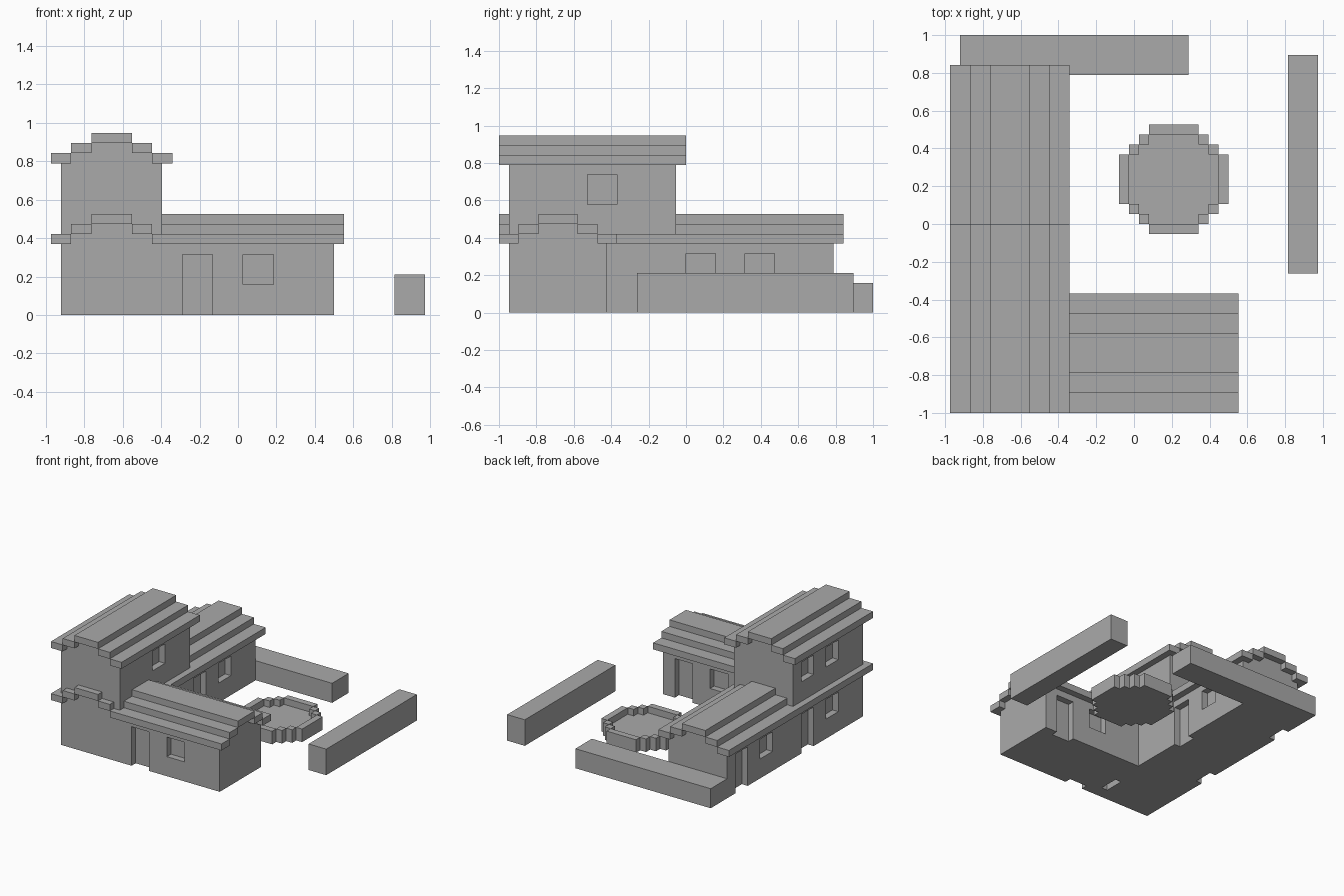
import bpy, bmesh
from mathutils import Matrix, Vector

old = bpy.data.objects.get("Cube")
if old:
    bpy.data.objects.remove(old, do_unlink=True)

U = 1 / 19                       # one building block
ORIGIN = Vector((-18.5, -19, 0))  # block grid corner

stone = bpy.data.materials.new("plain grey")
stone.use_nodes = True
GREY = (0.4, 0.4, 0.4, 1)
stone.diffuse_color = GREY
stone.node_tree.nodes["Principled BSDF"].inputs["Base Color"].default_value = GREY


def blocks(name, spans):
    """One object from boxes given as (x range, y range, z range) in blocks."""
    bm = bmesh.new()
    for span in spans:
        lo = Vector([s[0] for s in span])
        hi = Vector([s[1] for s in span])
        place = Matrix.Translation((ORIGIN + (lo + hi) / 2) * U)
        size = Matrix.Diagonal(((hi - lo) * U).to_4d())
        size[3][3] = 1
        bmesh.ops.create_cube(bm, size=1, matrix=place @ size)
    mesh = bpy.data.meshes.new(name)
    bm.to_mesh(mesh)
    bm.free()
    mesh.materials.append(stone)
    obj = bpy.data.objects.new(name, mesh)
    bpy.context.collection.objects.link(obj)
    return obj


def walls(name, box, openings):
    """Solid walls with recesses one block deep: (axis, face, side, start, z range)."""
    body = blocks(name, [box])
    cuts = []
    for axis, face, side, start, z in openings:
        depth = tuple(sorted((face - side, face + side)))
        along = (start, start + 3)
        cuts.append((depth, along, z) if axis == "x" else (along, depth, z))
    cutter = blocks(name + "_cutter", cuts)
    cutter.hide_render = True
    mod = body.modifiers.new("openings", 'BOOLEAN')
    mod.operation = 'DIFFERENCE'
    mod.solver = 'EXACT'
    mod.object = cutter
    bpy.context.view_layer.objects.active = body
    bpy.ops.object.modifier_apply(modifier=mod.name)
    bpy.data.objects.remove(cutter, do_unlink=True)


def roof(name, axis, start, end, eave_start, z):
    """Stepped roof twelve blocks wide, with stepped gable walls beneath it."""
    def span(across, along, up):
        return (across, along, up) if axis == "y" else (along, across, up)
    slabs = []
    for k, pair in enumerate([[(0, 2), (10, 12)], [(2, 4), (8, 10)], [(4, 8)]]):
        first = eave_start if k == 0 else start
        slabs += [span(p, (first, end), (z + k, z + k + 1)) for p in pair]
    blocks(name, slabs)
    inner = (max(start, 1), end - 1)
    blocks(name + "_gable", [span((2, 10), inner, (z, z + 1)),
                             span((4, 8), inner, (z + 1, z + 2))])


DOOR, WINDOW, HIGH = (-1, 6), (3, 6), (11, 14)

# Long west wing: west face, courtyard face, inner doorway
walls("west_wing_walls", ((1, 11), (1, 34), (0, 7)), [
    ("x", 1, 1, 7, WINDOW), ("x", 1, 1, 13, DOOR),
    ("x", 1, 1, 23, WINDOW), ("x", 1, 1, 29, DOOR),
    ("x", 11, 1, 19, DOOR), ("x", 11, 1, 25, WINDOW),
    ("x", 11, 1, 3, DOOR)])
roof("west_wing_roof", "y", 0, 35, 0, 7)

# Upper storey
walls("upper_storey_walls", ((1, 11), (1, 18), (7, 15)), [
    ("x", 1, 1, 7, HIGH), ("x", 1, 1, 13, HIGH), ("x", 11, 1, 9, HIGH)])
roof("upper_storey_roof", "y", 0, 19, 0, 15)

# Front wing
walls("front_wing_walls", ((11, 28), (1, 11), (0, 7)), [
    ("y", 1, 1, 13, DOOR), ("y", 1, 1, 19, WINDOW),
    ("y", 11, 1, 17, WINDOW), ("y", 11, 1, 23, DOOR)])
roof("front_wing_roof", "x", 11, 29, 12, 7)

# Courtyard walls
blocks("back_garden_wall", [((1, 24), (34, 38), (0, 3))])
blocks("side_garden_wall", [((34, 37), (14, 36), (0, 4))])

# Round pool: rim blocks around a thin floor
rim, floor = [], []
for dy in range(-5, 6):
    y = (23 + dy, 24 + dy)
    if abs(dy) == 5:
        rim.append(((20, 25), y, (0, 2)))
        continue
    half = min(4, 6 - abs(dy))
    floor.append(((22 - half, 23 + half), y, (0, 1)))
    for side in (-1, 1):
        x = 22 + side * (half + 1)
        rim.append(((x, x + 1), y, (0, 2)))
blocks("pool_rim", rim)
blocks("pool_floor", floor)
